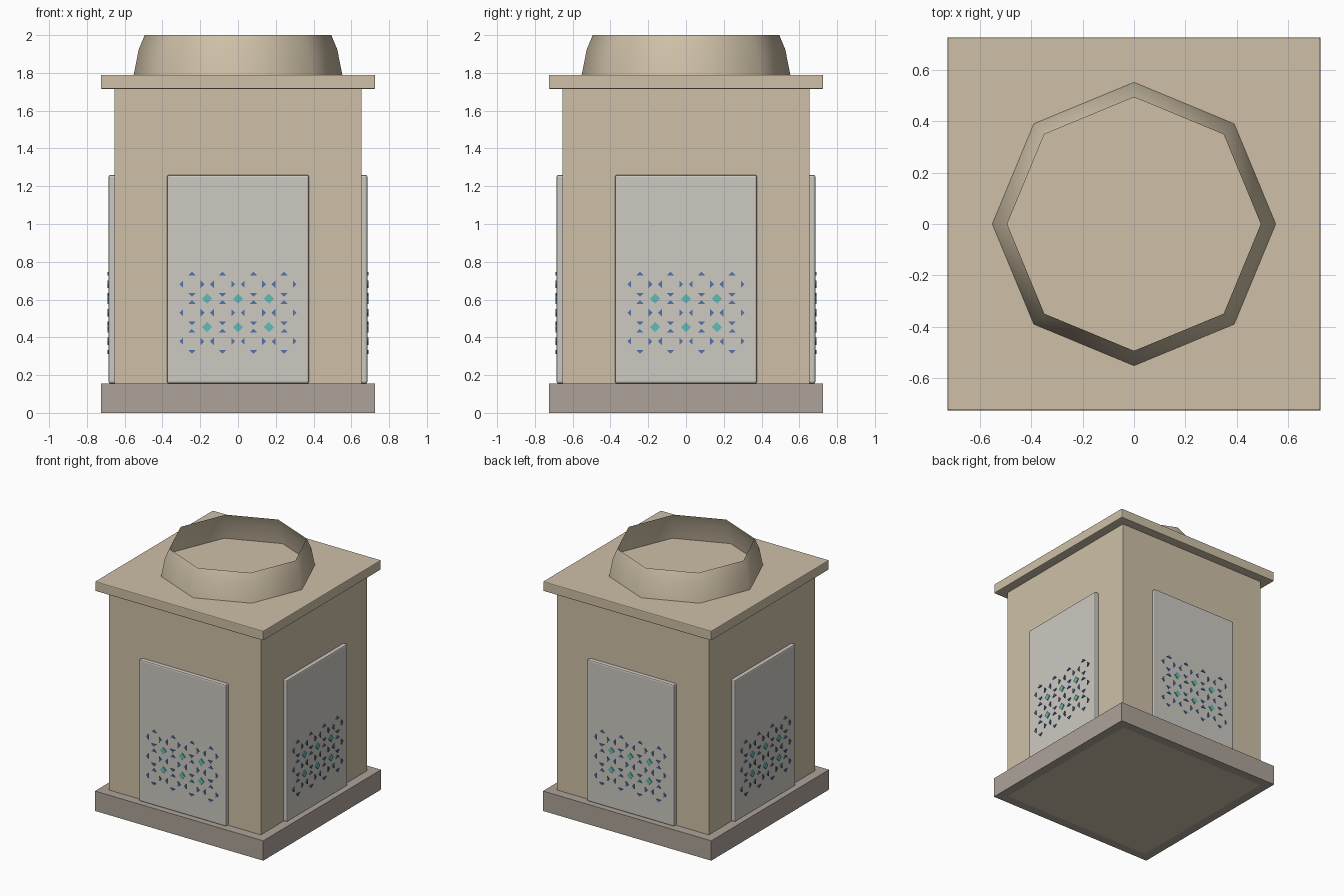
import bpy
import bmesh
import math
from mathutils import Matrix, Vector

if "Cube" in bpy.data.objects:
    bpy.data.objects.remove(bpy.data.objects["Cube"], do_unlink=True)


def material(name, colour):
    mat = bpy.data.materials.new(name)
    mat.use_nodes = True
    mat.diffuse_color = (*colour, 1)
    mat.node_tree.nodes["Principled BSDF"].inputs["Base Color"].default_value = (*colour, 1)
    return mat


SAND = material("sand stone", (0.62, 0.53, 0.39))
GREY = material("base stone", (0.42, 0.37, 0.32))
PALE = material("pale panel", (0.61, 0.59, 0.54))
BLUE = material("blue tile", (0.085, 0.17, 0.42))
TEAL = material("teal tile", (0.12, 0.50, 0.46))


def finish(name, bm, mat, bevel=0, turn=0):
    bmesh.ops.recalc_face_normals(bm, faces=bm.faces)
    mesh = bpy.data.meshes.new(name)
    bm.to_mesh(mesh)
    bm.free()
    mesh.materials.append(mat)
    obj = bpy.data.objects.new(name, mesh)
    bpy.context.collection.objects.link(obj)
    obj.rotation_euler.z = turn
    if bevel:
        mod = obj.modifiers.new("soft edges", "BEVEL")
        mod.width = bevel
        mod.segments = 2
    return obj


def box(name, low, high, mat, bevel=0, turn=0):
    low, high = Vector(low), Vector(high)
    bm = bmesh.new()
    bmesh.ops.create_cube(bm, size=1, matrix=Matrix.Translation((low + high) / 2)
                          @ Matrix.Diagonal((*(high - low), 1)))
    return finish(name, bm, mat, bevel, turn)


def rings(name, sides, profile, mat, closed):
    """Sweep a (radius, height) profile around z; corners lie on the x and y axes."""
    bm = bmesh.new()
    loops = []
    for radius, z in profile:
        angles = [2 * math.pi * i / sides for i in range(sides)]
        loops.append([bm.verts.new((radius * math.cos(a), radius * math.sin(a), z)) for a in angles])
    pairs = list(zip(loops, loops[1:]))
    if closed:
        pairs.append((loops[-1], loops[0]))
    for lower, upper in pairs:
        for i in range(sides):
            j = (i + 1) % sides
            bm.faces.new((lower[i], lower[j], upper[j], upper[i]))
    return finish(name, bm, mat)


def plate(bm, outline, front, back):
    """Thin prism facing -y from an outline of (x, z) points."""
    near = [bm.verts.new((x, front, z)) for x, z in outline]
    far = [bm.verts.new((x, back, z)) for x, z in outline]
    bm.faces.new(near)
    bm.faces.new(far[::-1])
    for i in range(len(near)):
        j = (i + 1) % len(near)
        bm.faces.new((near[i], far[i], far[j], near[j]))


BODY, EDGE = 0.655, 0.726
PANEL_FACE, TILE_FACE = -0.685, -0.692

# Tower body, square base frame around it, and lid
box("body", (-BODY, -BODY, 0), (BODY, BODY, 1.72), SAND)
root = math.sqrt(2)
base = rings("base_frame", 4, [(EDGE * root, 0), (EDGE * root, 0.155),
                               (BODY * root, 0.155), (BODY * root, 0)], GREY, True)
base.rotation_euler.z = math.pi / 4
box("lid", (-EDGE, -EDGE, 1.715), (EDGE, EDGE, 1.79), SAND, 0.006)

# Open eight-sided collar on the lid
collar = rings("collar", 8, [(0.552, 1.79), (0.526, 1.923), (0.494, 2.0)], SAND, False)
collar.data.shade_smooth()

# Panel and tile pattern on each of the four sides
for side, label in enumerate(("front", "left", "back", "right")):
    turn = side * math.pi / 2
    box(label + "_panel", (-0.375, PANEL_FACE, 0.155), (0.375, -0.64, 1.26), PALE, 0.01, turn)

    # Four triangles point outward around each blue motif
    bm = bmesh.new()
    for col in range(4):
        for row in range(3):
            cx, cz = (col - 1.5) * 0.163, 0.379 + row * 0.151
            for k in range(4):
                c, s = (1, 0, -1, 0)[k], (0, 1, 0, -1)[k]
                points = [(0.066, 0), (0.046, 0.02), (0.046, -0.02)]
                plate(bm, [(cx + u * c - v * s, cz + u * s + v * c) for u, v in points],
                      TILE_FACE, PANEL_FACE)
    finish(label + "_blue_tiles", bm, BLUE, 0, turn)

    # Small diamonds between the motifs
    bm = bmesh.new()
    r = 0.027
    for col in range(3):
        for row in range(2):
            cx, cz = (col - 1) * 0.163, 0.454 + row * 0.151
            plate(bm, [(cx + r, cz), (cx, cz + r), (cx - r, cz), (cx, cz - r)],
                  TILE_FACE, PANEL_FACE)
    finish(label + "_teal_tiles", bm, TEAL, 0, turn)
